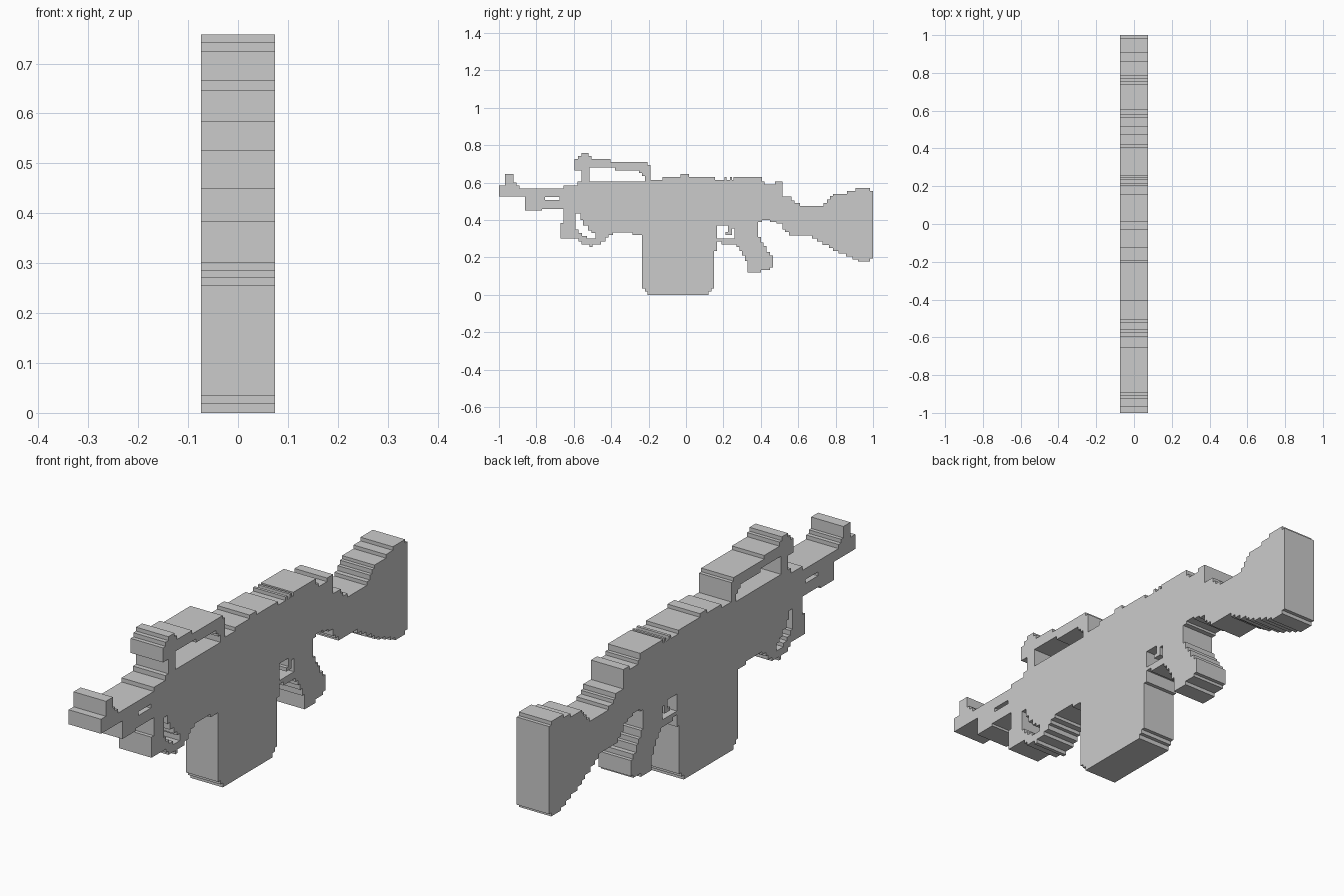
import bpy, bmesh, math

HALF_WIDTH = 0.074


def stairs(points):
    """Closed stepped outline: move level to each y, then straight to its z."""
    out = []
    for i, (y, z) in enumerate(points):
        for p in ((y, points[i - 1][1]), (y, z)):
            if not out or p != out[-1]:
                out.append(p)
    if out[0] == out[-1]:
        out.pop()
    return out


def slab(name, outline, *holes):
    """Extrude a stepped side profile, with optional holes, across the width."""
    curve = bpy.data.curves.new(name, 'CURVE')
    curve.dimensions = '2D'
    curve.fill_mode = 'BOTH'
    curve.extrude = HALF_WIDTH
    for loop in (outline, *holes):
        pts = stairs(loop)
        spline = curve.splines.new('POLY')
        spline.points.add(len(pts) - 1)
        for sp, (y, z) in zip(spline.points, pts):
            sp.co = (y, z, 0, 1)
        spline.use_cyclic_u = True
    tmp = bpy.data.objects.new(name + "_profile", curve)
    bpy.context.collection.objects.link(tmp)
    tmp.rotation_euler = (math.pi / 2, 0, math.pi / 2)
    bpy.context.view_layer.update()
    deps = bpy.context.evaluated_depsgraph_get()
    mesh = bpy.data.meshes.new_from_object(tmp.evaluated_get(deps))
    mesh.transform(tmp.matrix_world)
    bpy.data.objects.remove(tmp)
    # Weld caps to sides and keep faces flat
    bm = bmesh.new()
    bm.from_mesh(mesh)
    bmesh.ops.remove_doubles(bm, verts=bm.verts, dist=0.0005)
    bmesh.ops.recalc_face_normals(bm, faces=bm.faces)
    for f in bm.faces:
        f.smooth = False
    bm.to_mesh(mesh)
    bm.free()
    mesh.name = name
    obj = bpy.data.objects.new(name, mesh)
    bpy.context.collection.objects.link(obj)
    return obj


# Barrel with front sight, underbarrel block and slot
slab("barrel",
     [(-1, .525), (-1, .585), (-.968, .647), (-.922, .60), (-.907, .585),
      (-.89, .568), (-.655, .46), (-.77, .45), (-.86, .525)],
     [(-.755, .523), (-.675, .507)])

# Receiver with the ridged top rail
slab("receiver",
     [(-.655, .585), (-.58, .605), (-.19, .615), (-.125, .63), (-.03, .645),
      (.015, .63), (.155, .615), (.205, .63), (.217, .615), (.235, .63),
      (.245, .615), (.255, .63), (.405, .605), (.42, .59), (.475, .605),
      (.515, .38), (.485, .39), (.45, .40), (.405, .39), (.385, .37),
      (-.235, .445)])

# Carry handle arch
slab("carry_handle",
     [(-.595, .725), (-.578, .742), (-.56, .758), (-.52, .742), (-.505, .725),
      (-.405, .71), (-.205, .695), (-.19, .605), (-.22, .635), (-.235, .65),
      (-.25, .665), (-.38, .68), (-.515, .605), (-.56, .665)])

# Foregrip with hooked opening
slab("foregrip",
     [(-.655, .445), (-.235, .32), (-.285, .333), (-.39, .32), (-.415, .305),
      (-.43, .285), (-.455, .27), (-.5, .255), (-.515, .27), (-.56, .285),
      (-.575, .30), (-.67, .385)],
     [(-.59, .435), (-.565, .40), (-.55, .37), (-.525, .345), (-.505, .33),
      (-.485, .30), (-.53, .315), (-.555, .33), (-.575, .35)])

# Magazine
slab("magazine",
     [(-.235, .37), (.165, .235), (.15, .034), (.135, .018), (.12, 0),
      (-.205, .018), (-.22, .034)])

# Rear grip with trigger guard
slab("rear_grip",
     [(.26, .37), (.385, .31), (.40, .28), (.415, .26), (.43, .23), (.45, .21),
      (.465, .145), (.45, .133), (.40, .118), (.33, .15), (.33, .18),
      (.315, .21), (.30, .235), (.285, .255), (.27, .27), (.19, .285),
      (.165, .30)])

# Trigger
slab("trigger", [(.225, .37), (.26, .355), (.245, .32), (.21, .335)])

# Shoulder stock
slab("stock",
     [(.515, .525), (.565, .505), (.58, .49), (.61, .475), (.735, .49),
      (.755, .51), (.77, .527), (.785, .54), (.86, .555), (.905, .57),
      (.985, .555), (1, .193), (.985, .178), (.92, .19), (.89, .205),
      (.855, .22), (.815, .235), (.785, .25), (.765, .265), (.73, .285),
      (.70, .30), (.675, .318), (.55, .335), (.53, .35)])
